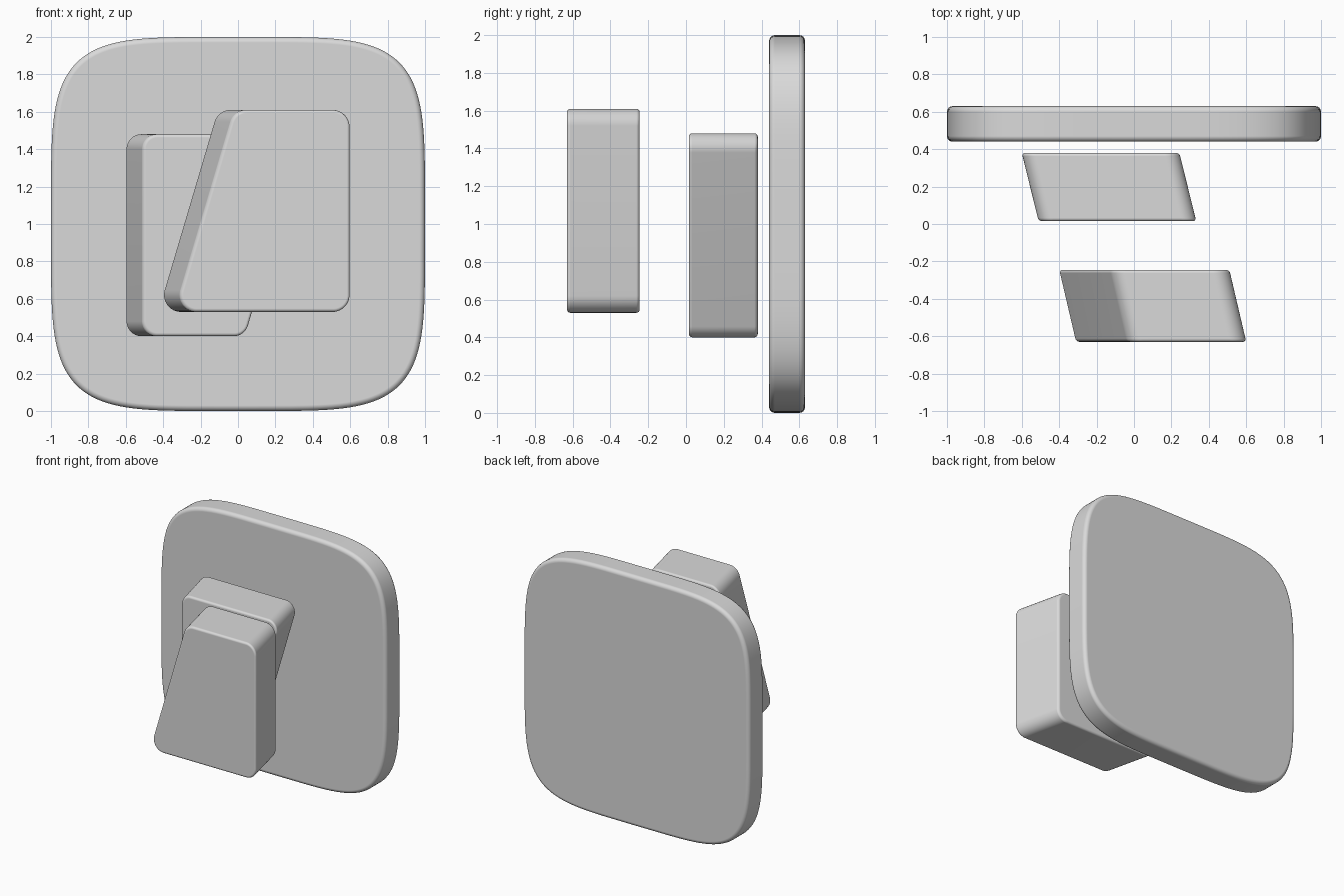
import bpy, bmesh, math
from mathutils import Vector

cube = bpy.data.objects.get("Cube")
if cube:
    bpy.data.objects.remove(cube, do_unlink=True)

grey = bpy.data.materials.new("light grey")
grey.use_nodes = True
grey.diffuse_color = (0.7, 0.7, 0.7, 1)
grey.node_tree.nodes["Principled BSDF"].inputs["Base Color"].default_value = grey.diffuse_color


def rounded(corners, radius, steps=10):
    """Outline of a convex polygon with circular corners."""
    points = []
    pts = [Vector(c) for c in corners]
    for i, v in enumerate(pts):
        a = (pts[i - 1] - v).normalized()
        b = (pts[(i + 1) % len(pts)] - v).normalized()
        half = a.angle(b) / 2
        centre = v + (a + b).normalized() * (radius / math.sin(half))
        start = (v + a * (radius / math.tan(half)) - centre).normalized()
        end = (v + b * (radius / math.tan(half)) - centre).normalized()
        for k in range(steps + 1):
            arm = start.lerp(end, k / steps).normalized()
            points.append(centre + arm * radius)
    return points


def squircle(size, power, steps=128):
    """Superellipse outline standing on zero."""
    points = []
    for k in range(steps):
        t = math.tau * k / steps
        c, s = math.cos(t), math.sin(t)
        points.append(Vector((math.copysign(abs(c) ** (2 / power), c) * size,
                              math.copysign(abs(s) ** (2 / power), s) * size + size)))
    return points


def slab(name, outline, front, back, shift, edge):
    """Extrude an x-z outline from front to back, sliding it sideways by shift."""
    bm = bmesh.new()
    rings = [[bm.verts.new((p.x + dx, y, p.y)) for p in outline]
             for y, dx in ((front, 0), (back, shift))]
    bm.faces.new(rings[0])
    bm.faces.new(rings[1][::-1])
    n = len(outline)
    for i in range(n):
        j = (i + 1) % n
        bm.faces.new((rings[0][i], rings[1][i], rings[1][j], rings[0][j]))
    bmesh.ops.recalc_face_normals(bm, faces=bm.faces)
    for f in bm.faces:
        f.smooth = True
    mesh = bpy.data.meshes.new(name)
    bm.to_mesh(mesh)
    bm.free()
    mesh.materials.append(grey)
    obj = bpy.data.objects.new(name, mesh)
    bpy.context.collection.objects.link(obj)
    bevel = obj.modifiers.new("soft rim", 'BEVEL')
    bevel.width = edge
    bevel.segments = 4
    bevel.limit_method = 'ANGLE'
    bevel.angle_limit = math.radians(40)
    bevel.use_clamp_overlap = False
    bevel.harden_normals = True
    return obj


# Backing plate
slab("back_plate", squircle(1, 4.7), 0.44, 0.63, 0, 0.03)

# Middle block, narrow at the bottom, leaning on its left side
slab("middle_block",
     rounded([(-0.51, 0.40), (0.04, 0.40), (0.36, 1.48), (-0.51, 1.48)], 0.08),
     0.015, 0.38, -0.09, 0.018)

# Front block, narrow at the top, leaning on its right side
slab("front_block",
     rounded([(-0.34, 0.53), (0.60, 0.53), (0.60, 1.61), (-0.02, 1.61)], 0.09),
     -0.63, -0.245, -0.09, 0.018)
